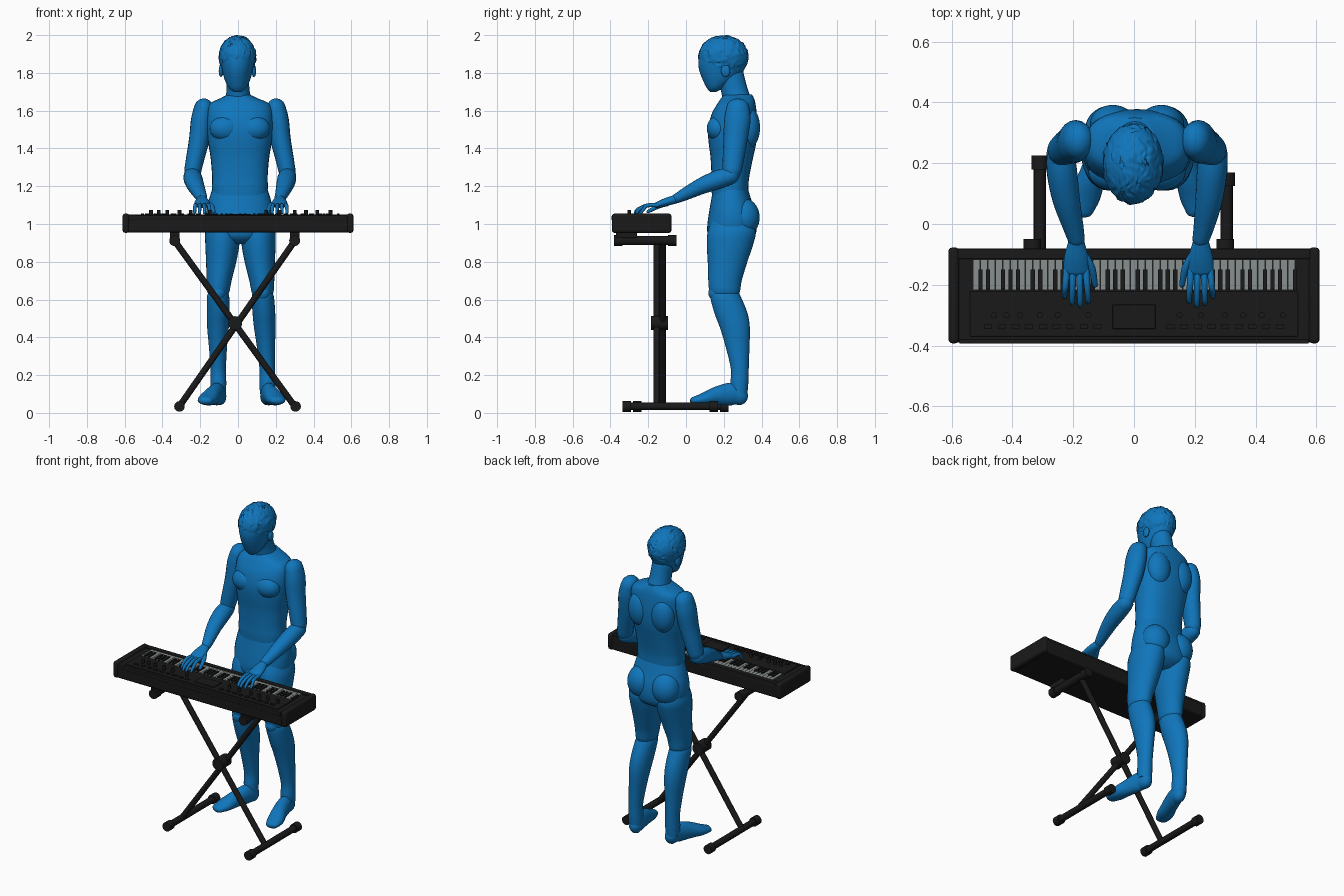
import bpy, bmesh, math
from mathutils import Vector, Matrix, noise

def material(name, rgb):
    m = bpy.data.materials.new(name)
    m.diffuse_color = (*rgb, 1)
    return m

BLUE = material("figure blue", (0.005, 0.18, 0.5))
BLACK = material("black plastic", (0.01, 0.01, 0.01))
GREY = material("key grey", (0.25, 0.28, 0.28))

def finish(name, bm, mat, angle=40):
    bmesh.ops.recalc_face_normals(bm, faces=bm.faces)
    me = bpy.data.meshes.new(name)
    bm.to_mesh(me)
    bm.free()
    me.shade_smooth()
    me.set_sharp_from_angle(angle=math.radians(angle))
    me.materials.append(mat)
    ob = bpy.data.objects.new(name, me)
    bpy.context.collection.objects.link(ob)
    return ob

def smooth_rows(rows, k=4):
    """Catmull-Rom interpolation through rows of numbers."""
    out = []
    for i in range(len(rows) - 1):
        a, b, c, d = rows[max(i - 1, 0)], rows[i], rows[i + 1], rows[min(i + 2, len(rows) - 1)]
        for j in range(k):
            t = j / k
            out.append([0.5 * (2*q + (r-p)*t + (2*p-5*q+4*r-s)*t*t + (3*q-p-3*r+s)*t**3)
                        for p, q, r, s in zip(a, b, c, d)])
    return out + [list(rows[-1])]

def loft(name, rings, mat, n=24, power=1.0):
    """Skin of elliptical rings, each given as centre, u axis, v axis."""
    bm = bmesh.new()
    loops = []
    for c, u, v in rings:
        loop = []
        for i in range(n):
            a = 2 * math.pi * i / n
            x, y = math.cos(a), math.sin(a)
            loop.append(bm.verts.new(c + u * math.copysign(abs(x) ** power, x)
                                     + v * math.copysign(abs(y) ** power, y)))
        loops.append(loop)
    for A, B in zip(loops, loops[1:]):
        for i in range(n):
            j = (i + 1) % n
            bm.faces.new((A[i], A[j], B[j], B[i]))
    bm.faces.new(loops[0])
    bm.faces.new(loops[-1])
    return finish(name, bm, mat, 50)

def stack(name, rows, power=1.0):
    """Horizontal rings: centre x, front y, back y, z, half width."""
    rings = [(Vector((cx, (a + b) / 2, z)), Vector((rx, 0, 0)), Vector((0, (b - a) / 2, 0)))
             for cx, a, b, z, rx in smooth_rows(rows)]
    return loft(name, rings, BLUE, 32, power)

def tube(name, rows, mat=BLUE, n=20, dome=True, k=4):
    """Rings square to a path: x, y, z, side radius, other radius."""
    rows = smooth_rows(rows, k)
    pts = [Vector(r[:3]) for r in rows]
    rings = []
    for i, r in enumerate(rows):
        t = (pts[min(i + 1, len(pts) - 1)] - pts[max(i - 1, 0)]).normalized()
        u = Vector((1, 0, 0))
        u = (u - t * u.dot(t)).normalized()
        rings.append((pts[i], u * r[3], t.cross(u) * r[4], t))
    full = [q[:3] for q in rings]
    if dome:
        for ring, sign in ((rings[0], -1), (rings[-1], 1)):
            c, u, v, t = ring
            r = min(u.length, v.length)
            caps = [(c + t * sign * r * math.sin(a), u * math.cos(a), v * math.cos(a))
                    for a in (0.5, 1.0, 1.4)]
            full = full + caps if sign > 0 else caps[::-1] + full
    return loft(name, full, mat, n)

def ellipsoid(name, c, r, mat=BLUE):
    bm = bmesh.new()
    bmesh.ops.create_uvsphere(bm, u_segments=28, v_segments=18, radius=1,
                              matrix=Matrix.Translation(c) @ Matrix.Diagonal((*r, 1)))
    return finish(name, bm, mat, 60)

def box(name, x0, x1, y0, y1, z0, z1, mat=BLACK, bevel=0.0):
    bm = bmesh.new()
    c = Vector(((x0 + x1) / 2, (y0 + y1) / 2, (z0 + z1) / 2))
    bmesh.ops.create_cube(bm, size=1, matrix=Matrix.Translation(c) @ Matrix.Diagonal((x1 - x0, y1 - y0, z1 - z0, 1)))
    ob = finish(name, bm, mat)
    if bevel:
        m = ob.modifiers.new("bevel", 'BEVEL')
        m.width, m.segments = bevel, 3
    return ob

def rod(name, a, b, r, n=16):
    return tube(name, [(*a, r, r), (*b, r, r)], BLACK, n, False, 1)

# Torso and pelvis
stack("torso", [(.01, .14, .33, 1.11, .14), (.01, .135, .33, 1.19, .148), (.01, .135, .335, 1.25, .147),
                (.01, .13, .355, 1.35, .155), (.01, .12, .372, 1.43, .168), (.01, .117, .378, 1.5, .174),
                (.01, .135, .375, 1.58, .175), (.008, .165, .368, 1.635, .16),
                (.005, .185, .36, 1.665, .10), (.003, .2, .35, 1.685, .06)], 0.85)
stack("pelvis", [(.01, .16, .31, .895, .08), (.01, .12, .36, .93, .15), (.01, .112, .375, .98, .178),
                 (.01, .12, .37, 1.05, .18), (.01, .132, .348, 1.12, .166), (.01, .142, .33, 1.18, .148)], 0.9)
for s, side in ((-1, "left"), (1, "right")):
    ellipsoid(side + "_chest_muscle", (s*.078 + .01, .172, 1.505), (.082, .062, .068))
    ellipsoid(side + "_shoulder_blade", (s*.08 + .01, .33, 1.51), (.075, .062, .11))
    ellipsoid(side + "_buttock", (s*.086 + .01, .308, 1.035), (.086, .082, .10))

    # Arms
    tube(side + "_upper_arm", [(s*.192 + .01, .275, 1.615, .05, .062), (s*.203 + .01, .272, 1.55, .056, .07),
                               (s*.215 + .01, .262, 1.45, .054, .064), (s*.238 + .01, .25, 1.34, .048, .056),
                               (s*.25 + .01, .243, 1.28, .045, .05)])
    wx = s*.205 + .015
    tube(side + "_forearm", [(s*.252 + .01, .235, 1.255, .046, .046), (s*.247 + .01, .17, 1.235, .05, .05),
                             (s*.235 + .012, .08, 1.2, .045, .043), (s*.215 + .015, -.01, 1.155, .034, .032),
                             (wx, -.05, 1.135, .028, .026)])
    # Hands
    tube(side + "_palm", [(wx, -.06, 1.13, .027, .023), (wx, -.11, 1.115, .04, .021), (wx, -.155, 1.1, .042, .016)])
    for i, tip in enumerate((.262, .275, .268, .245)):
        o = s * (1.5 - i) * -1
        tube(f"{side}_finger_{i + 1}", [(wx + o*.021, -.15, 1.1, .0115, .0115), (wx + o*.024, -.205, 1.098, .0105, .0105),
                                        (wx + o*.026, -tip + .02, 1.078, .009, .009),
                                        (wx + o*.026, -tip + .007, 1.06, .008, .008)], n=12)
    tube(side + "_thumb", [(wx - s*.022, -.1, 1.11, .016, .016), (wx - s*.05, -.145, 1.095, .013, .013),
                           (wx - s*.062, -.2, 1.066, .009, .009)], n=12)

    # Legs
    stack(side + "_thigh", [(s*.09 + .012, .14, .35, 1.03, .07), (s*.095 + .012, .115, .37, .96, .09),
                            (s*.096 + .013, .11, .355, .89, .09), (s*.102 + .013, .115, .325, .8, .08),
                            (s*.113 + .013, .118, .295, .7, .066), (s*.117 + .013, .125, .285, .64, .058),
                            (s*.117 + .013, .15, .265, .605, .04)])
    stack(side + "_shin", [(s*.117 + .013, .145, .27, .655, .04), (s*.118 + .013, .128, .288, .62, .058),
                           (s*.121 + .016, .15, .325, .53, .06), (s*.124 + .018, .18, .338, .45, .057),
                           (s*.127 + .021, .21, .336, .35, .048), (s*.13 + .025, .238, .332, .23, .041),
                           (s*.13 + .026, .235, .33, .16, .042), (s*.13 + .026, .24, .325, .1, .04)])
    ellipsoid(side + "_knee", (s*.117 + .013, .165, .635), (.042, .047, .045))
    tube(side + "_foot", [(s*.126 + .028, .29, .085, .037, .046), (s*.135 + .026, .245, .1, .04, .06),
                          (s*.157 + .022, .165, .09, .044, .05), (s*.18 + .02, .095, .073, .05, .034),
                          (s*.193 + .018, .045, .065, .04, .022)])
    ellipsoid(side + "_ear", (s*.087 - .003, .21, 1.81), (.012, .024, .032))

# Neck and head
tube("neck", [(.004, .275, 1.63, .075, .08), (0, .258, 1.7, .062, .07), (-.003, .235, 1.79, .06, .07)])
stack("head", [(-.003, .128, .16, 1.70, .02), (-.003, .11, .20, 1.72, .045), (-.003, .09, .26, 1.76, .066),
               (-.003, .071, .305, 1.81, .08), (-.003, .065, .318, 1.86, .088), (-.003, .075, .315, 1.91, .086),
               (-.003, .10, .30, 1.95, .068), (-.003, .15, .25, 1.975, .035)])

# Wavy hair cap, cut along a hairline that drops to the nape
bm = bmesh.new()
centre = Vector((-.003, .198, 1.885))
bmesh.ops.create_uvsphere(bm, u_segments=96, v_segments=64, radius=1,
                          matrix=Matrix.Translation(centre) @ Matrix.Diagonal((.096, .129, .11, 1)))
bmesh.ops.bisect_plane(bm, geom=bm.verts[:] + bm.edges[:] + bm.faces[:], plane_co=(0, .07, 1.875),
                       plane_no=(0, .4, 1), clear_inner=True)
for v in bm.verts:
    p = v.co
    wave = math.sin(p.x * 260 + 9 * noise.noise(p * 22)) * noise.noise(p * 30 + Vector((3, 1, 7)))
    v.co += (p - centre).normalized() * (.003 + .009 * wave)
finish("hair", bm, BLUE, 60)

# Keyboard case
box("keyboard_body", -.59, .59, -.39, -.08, .955, 1.043, bevel=.012)
for s, side in ((-1, "left"), (1, "right")):
    box(side + "_end_cap", s*.593 - .018, s*.593 + .018, -.393, -.077, .953, 1.055, bevel=.014)
box("back_rail", -.58, .58, -.115, -.082, 1.035, 1.051, bevel=.004)
box("control_panel", -.54, .54, -.37, -.222, 1.035, 1.049, bevel=.003)
box("display", -.07, .07, -.345, -.265, 1.045, 1.054, bevel=.002)
box("front_lip", -.575, .575, -.394, -.38, 1.02, 1.045, bevel=.004)

# Keys
count = 43
pitch = 1.06 / count
for i in range(count):
    x = -.53 + i * pitch
    box("white_key", x + .001, x + pitch - .001, -.217, -.117, 1.04, 1.048, GREY)
    if i % 7 not in (2, 6):
        box("black_key", x + pitch - .007, x + pitch + .007, -.217, -.15, 1.04, 1.056)

# Knobs and buttons
for x in (-.46, -.42, -.375, -.31, -.25, -.15, .15, .22, .3, .36, .42, .49):
    rod("knob", (x, -.3, 1.045), (x, -.3, 1.073), .01)
for i in range(9):
    for s in (-1, 1):
        x = s * (.12 + i * .045)
        box("button", x - .013, x + .013, -.345, -.33, 1.045, 1.055)

# Folding cross stand
rod("cross_leg_a", (-.335, -.155, .91), (.30, -.155, .035), .017)
rod("cross_leg_b", (.30, -.122, .91), (-.31, -.122, .035), .017)
rod("cross_hub", (-.015, -.185, .475), (-.015, -.095, .475), .037, 24)
for name, x, y0, y1, z, r in (("left_top_support", -.335, -.38, -.05, .912, .024),
                              ("right_top_support", .30, -.38, -.05, .912, .024),
                              ("left_floor_bar", -.31, -.28, .225, .034, .02),
                              ("right_floor_bar", .305, -.335, .17, .034, .02)):
    rod(name, (x, y0 + .01, z), (x, y1 - .01, z), r)
    for e in (y0, y1 - .045):
        rod(name + "_end", (x, e, z), (x, e + .045, z), r + .008 if z < .5 else r + .005, 20)
    if z > .5:
        box(name + "_pad", x - .025, x + .025, -.37, -.26, .925, .96, bevel=.006)
